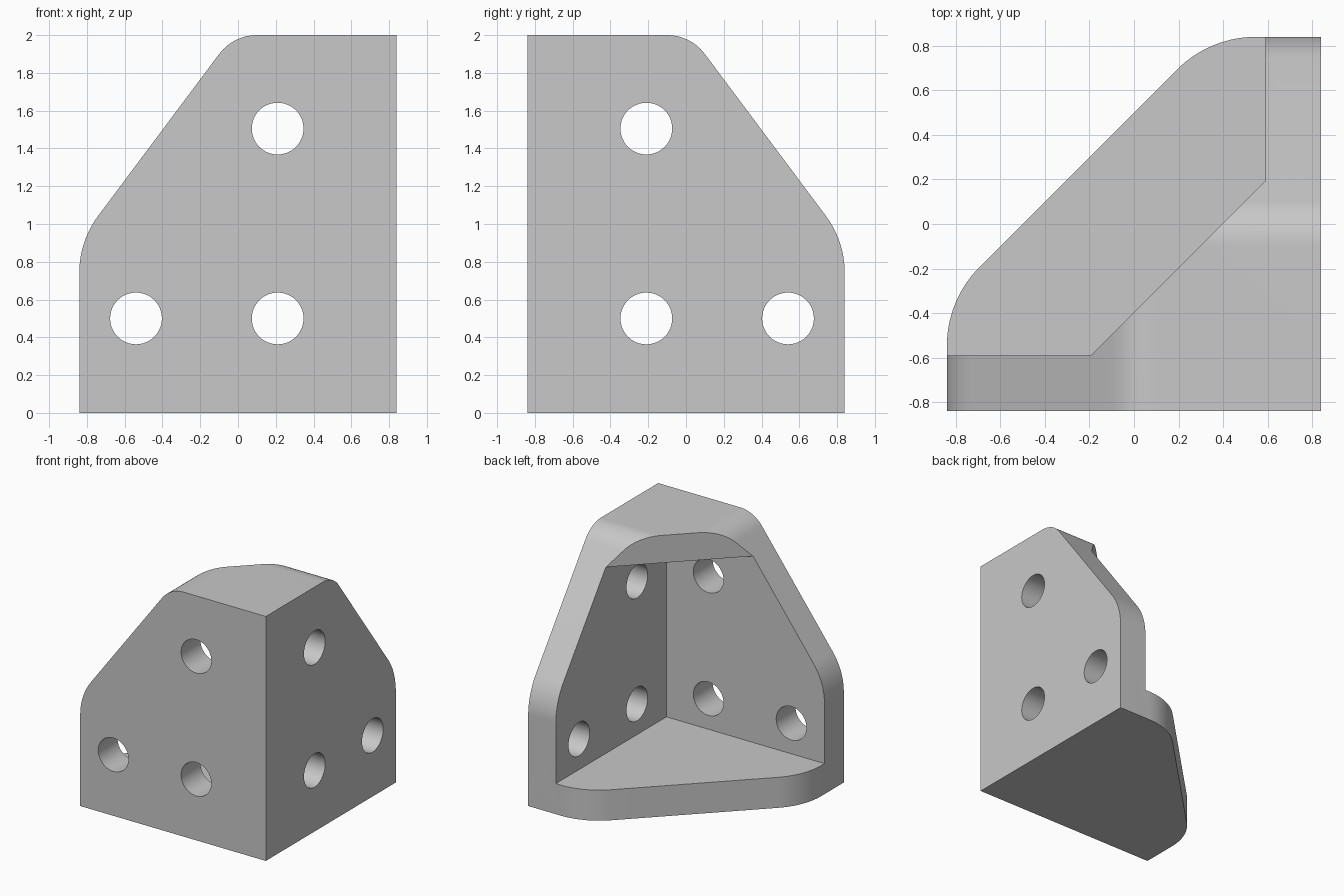
import bpy, bmesh, math
from mathutils import Vector

cube = bpy.data.objects.get("Cube")
if cube:
    bpy.data.objects.remove(cube, do_unlink=True)

HALF, HEIGHT, WALL = 0.84, 2.0, 0.25
INNER = HALF - WALL
CEILING = 1.775


def rounded(corners, steps=14):
    """Outline from (x, y, radius) corners, with tangent arcs."""
    pts = []
    for i, (x, y, r) in enumerate(corners):
        p = Vector((x, y))
        if r == 0:
            pts.append(p)
            continue
        a = (Vector(corners[i - 1][:2]) - p).normalized()
        b = (Vector(corners[(i + 1) % len(corners)][:2]) - p).normalized()
        half = a.angle(b) / 2
        centre = p + (a + b).normalized() * (r / math.sin(half))
        start = p + a * (r / math.tan(half)) - centre
        end = p + b * (r / math.tan(half)) - centre
        sweep = start.angle(end)
        for k in range(steps + 1):
            t = k / steps
            pts.append(centre + (start * math.sin((1 - t) * sweep)
                                 + end * math.sin(t * sweep)) / math.sin(sweep))
    return pts


# Ways to place a 2D outline: seen from the front, the side or the top
def front(u, v, d):
    return (u, d, v)


def side(u, v, d):
    return (d, -u, v)


def top(u, v, d):
    return (u, v, d)


def prism(name, pts, place, lo, hi):
    bm = bmesh.new()
    face = bm.faces.new([bm.verts.new(place(u, v, lo)) for u, v in pts])
    new = bmesh.ops.extrude_face_region(bm, geom=[face])["geom"]
    shift = Vector(place(0, 0, hi)) - Vector(place(0, 0, lo))
    bmesh.ops.translate(bm, vec=shift,
                        verts=[g for g in new if isinstance(g, bmesh.types.BMVert)])
    bmesh.ops.recalc_face_normals(bm, faces=bm.faces)
    mesh = bpy.data.meshes.new(name)
    bm.to_mesh(mesh)
    bm.free()
    obj = bpy.data.objects.new(name, mesh)
    bpy.context.collection.objects.link(obj)
    return obj


def combine(body, tool, operation):
    mod = body.modifiers.new("cut", "BOOLEAN")
    mod.operation, mod.solver, mod.object = operation, "EXACT", tool
    tool.hide_render = True
    bpy.context.view_layer.objects.active = body
    bpy.ops.object.modifier_apply(modifier=mod.name)
    bpy.data.objects.remove(tool, do_unlink=True)


# Tapered wall outline, shared by the front and side walls
wall = rounded([(HALF, 0, 0), (HALF, HEIGHT, 0), (-0.025, HEIGHT, 0.25),
                (-HALF, 0.91, 0.5), (-HALF, 0, 0)])
bracket = prism("corner_bracket", wall, front, -1, 1)
combine(bracket, prism("side_outline", wall, side, -1, 1), "INTERSECT")

# Base plate outline with a rounded diagonal edge
base = rounded([(HALF, -HALF, 0), (HALF, HALF, 0), (0.34, HALF, 0.5),
                (-HALF, -0.34, 0.5), (-HALF, -HALF, 0)])
combine(bracket, prism("base_outline", base, top, -0.5, 2.5), "INTERSECT")

# Open space beyond the diagonal edge of the top gusset
reach = INNER - 0.395
opening = [(-reach, -INNER), (INNER, reach), (INNER, 1.5), (-1.5, 1.5), (-1.5, -INNER)]
combine(bracket, prism("opening", opening, top, WALL, 2.5), "DIFFERENCE")

# Hollow below the top gusset
hollow = [(INNER, -INNER), (INNER, 1.5), (-1.5, 1.5), (-1.5, -INNER)]
combine(bracket, prism("hollow", hollow, top, WALL, CEILING), "DIFFERENCE")

# Three bolt holes through each wall
for u, v in ((-0.54, 0.5), (0.21, 0.5), (0.21, 1.505)):
    ring = [(u + 0.137 * math.cos(k * math.tau / 48),
             v + 0.137 * math.sin(k * math.tau / 48)) for k in range(48)]
    combine(bracket, prism("bolt_hole", ring, front, -1, -0.5), "DIFFERENCE")
    combine(bracket, prism("bolt_hole", ring, side, 0.5, 1), "DIFFERENCE")

# Tidy the mesh
bm = bmesh.new()
bm.from_mesh(bracket.data)
bmesh.ops.remove_doubles(bm, verts=bm.verts, dist=0.0005)
bmesh.ops.dissolve_limit(bm, angle_limit=0.01, verts=bm.verts, edges=bm.edges)
bm.to_mesh(bracket.data)
bm.free()

# Plain grey finish
grey = bpy.data.materials.new("light_grey")
grey.use_nodes = True
grey.diffuse_color = (0.58, 0.58, 0.58, 1)
grey.node_tree.nodes["Principled BSDF"].inputs["Base Color"].default_value = grey.diffuse_color
bracket.data.materials.clear()
bracket.data.materials.append(grey)

bpy.ops.object.select_all(action="DESELECT")
bracket.select_set(True)
bpy.context.view_layer.objects.active = bracket
bpy.ops.object.shade_smooth_by_angle(angle=math.radians(25))
